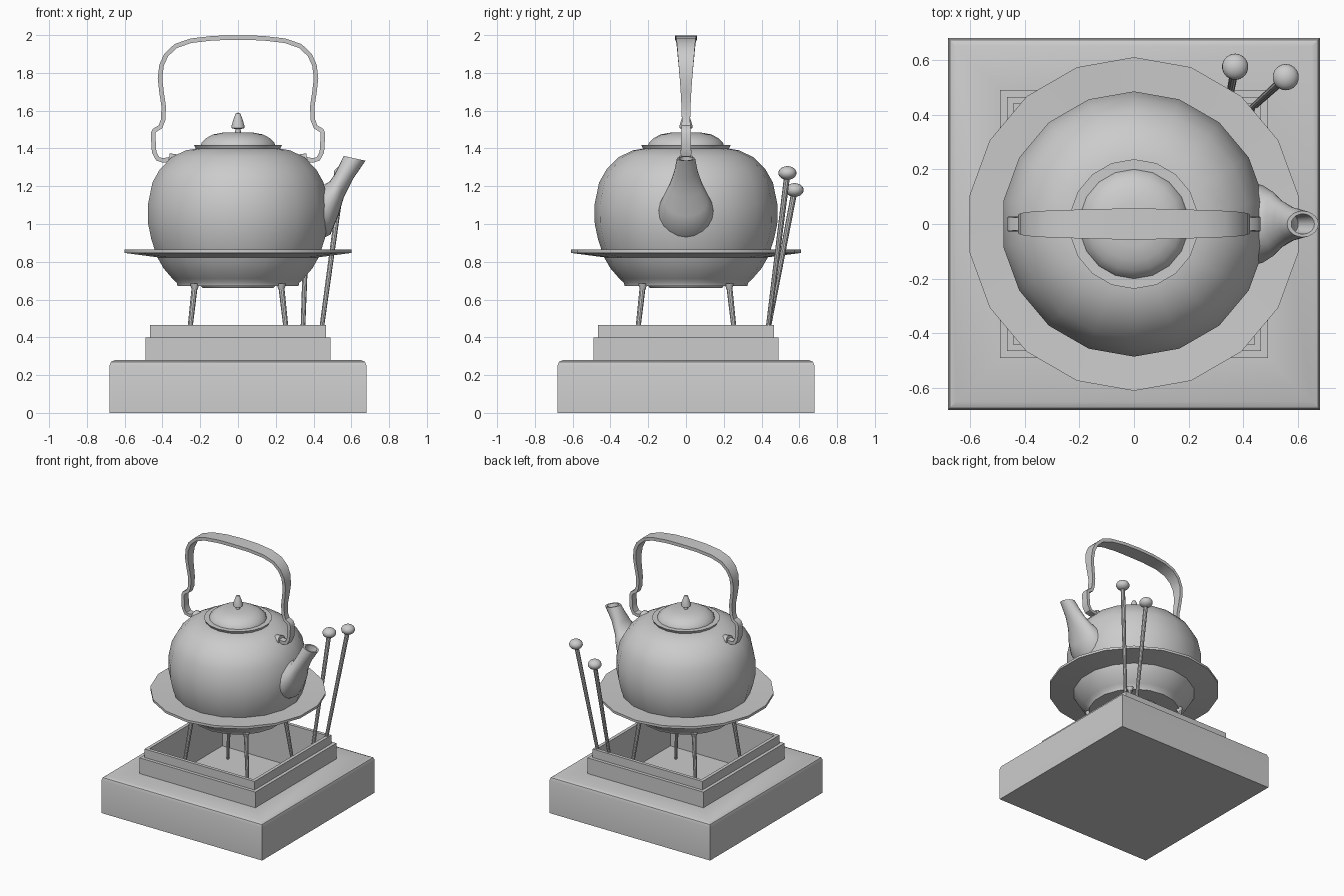
import bpy, bmesh, math
from mathutils import Vector

cube = bpy.data.objects.get("Cube")
if cube:
    bpy.data.objects.remove(cube, do_unlink=True)

clay = bpy.data.materials.new("plain_grey")
clay.use_nodes = True
GREY = (0.6, 0.6, 0.6, 1)
clay.diffuse_color = GREY
clay.node_tree.nodes["Principled BSDF"].inputs["Base Color"].default_value = GREY


def finish(name, bm, angle=35):
    """Turn a bmesh into a named, smooth-shaded object."""
    bmesh.ops.remove_doubles(bm, verts=bm.verts, dist=1e-5)
    bmesh.ops.recalc_face_normals(bm, faces=bm.faces)
    mesh = bpy.data.meshes.new(name)
    bm.to_mesh(mesh)
    bm.free()
    mesh.materials.append(clay)
    obj = bpy.data.objects.new(name, mesh)
    bpy.context.collection.objects.link(obj)
    bpy.ops.object.select_all(action="DESELECT")
    obj.select_set(True)
    bpy.context.view_layer.objects.active = obj
    bpy.ops.object.shade_smooth_by_angle(angle=math.radians(angle))
    return obj


def loft(name, rings, angle=35, caps=True, loop=False):
    """Skin a list of equal-length point rings."""
    bm = bmesh.new()
    rows = [[bm.verts.new(p) for p in ring] for ring in rings]
    n = len(rows[0])
    pairs = list(zip(rows, rows[1:])) + ([(rows[-1], rows[0])] if loop else [])
    for a, b in pairs:
        for i in range(n):
            j = (i + 1) % n
            bm.faces.new((a[i], a[j], b[j], b[i]))
    if caps and not loop:
        bm.faces.new(rows[0])
        bm.faces.new(rows[-1])
    return finish(name, bm, angle)


def lathe(name, profile, sides=18, start=math.pi / 2, scale=1, angle=35, loop=False):
    """Spin (radius, height) points around the z axis."""
    turns = [start + math.tau * i / sides for i in range(sides)]
    rings = [[(max(r, 1e-4) * scale * math.cos(t), max(r, 1e-4) * scale * math.sin(t), z)
              for t in turns] for r, z in profile]
    return loft(name, rings, angle, loop=loop)


def rod(name, low, high, r_low, r_high, sides=10):
    """Tapered round rod between two points."""
    low, high = Vector(low), Vector(high)
    q = (high - low).to_track_quat("Z", "Y")
    rings = [[p + q @ Vector((r * math.cos(math.tau * i / sides),
                              r * math.sin(math.tau * i / sides), 0))
              for i in range(sides)] for p, r in ((low, r_low), (high, r_high))]
    return loft(name, rings)


# Hollow square hearth with two stepped tiers
lathe("hearth", [(0, 0), (.68, 0), (.68, .25), (.673, .27), (.65, .28), (.49, .28),
                 (.49, .4), (.465, .4), (.465, .465), (.44, .465), (.44, .15), (0, .15)],
      sides=4, start=math.pi / 4, scale=math.sqrt(2), angle=30)

# Kettle body
lathe("kettle_body", [(0, .66), (.19, .66), (.2, .672), (.325, .672), (.33, .69), (.352, .71),
                      (.4, .765), (.437, .83), (.466, .92), (.483, 1.0), (.485, 1.1),
                      (.46, 1.22), (.42, 1.29), (.355, 1.355), (.28, 1.39), (.22, 1.4), (0, 1.4)])

# Wide flange around the body
lathe("flange", [(.42, .822), (.61, .847), (.61, .865), (.42, .857)], loop=True)

# Lid with pointed knob
lathe("lid", [(0, 1.395), (.225, 1.395), (.237, 1.418), (.2, 1.418), (.195, 1.432),
              (.17, 1.455), (.135, 1.474), (.08, 1.484), (0, 1.486)])
lathe("lid_knob", [(0, 1.48), (.016, 1.48), (.014, 1.502), (.035, 1.508), (.033, 1.525),
                   (.022, 1.56), (.012, 1.585), (0, 1.59)], sides=12)

# Spout: upper edge, lower edge and half width of each ring
spout = [((.40, 1.21), (.40, .90), .155), ((.45, 1.205), (.49, .945), .142),
         ((.485, 1.225), (.53, 1.04), .118), ((.51, 1.26), (.56, 1.14), .088),
         ((.535, 1.31), (.61, 1.24), .063), ((.56, 1.36), (.675, 1.335), .048),
         ((.575, 1.357), (.66, 1.337), .037), ((.565, 1.30), (.60, 1.25), .03)]
rings = []
for upper, lower, half in spout:
    u, w = Vector((upper[0], 0, upper[1])), Vector((lower[0], 0, lower[1]))
    rings.append([(u + w) / 2 + (u - w) / 2 * math.cos(math.tau * i / 20)
                  + Vector((0, half * math.sin(math.tau * i / 20), 0)) for i in range(20)])
loft("spout", rings, angle=50)

# Flat bail handle: x, z and half width along one side, mirrored to the other
side = [(.355, 1.345, .022), (.395, 1.336, .024), (.425, 1.345, .027), (.444, 1.38, .028),
        (.45, 1.48, .026), (.443, 1.495, .025), (.41, 1.515, .023), (.397, 1.55, .022),
        (.393, 1.62, .024), (.405, 1.7, .028), (.413, 1.77, .033), (.405, 1.84, .039),
        (.38, 1.895, .044), (.33, 1.942, .048), (.25, 1.97, .051), (.13, 1.984, .055)]
path = side + [(0, 1.987, .057)] + [(-x, z, w) for x, z, w in reversed(side)]
rings = []
for i, (x, z, w) in enumerate(path):
    a, b = path[max(i - 1, 0)], path[min(i + 1, len(path) - 1)]
    n = Vector((a[1] - b[1], 0, b[0] - a[0])).normalized() * .012
    p = Vector((x, 0, z))
    rings.append([p + n * s + Vector((0, w * t, 0))
                  for s, t in ((1, 1), (1, -1), (-1, -1), (-1, 1))])
loft("handle", rings)

# Lugs that hold the handle
for label, s in (("left", 1), ("right", -1)):
    rod(label + "_handle_lug", (s * .29, 0, 1.315), (s * .37, 0, 1.332), .05, .044, 14)

# Four splayed trivet legs
for y_label, sy in (("front", -1), ("back", 1)):
    for x_label, sx in (("left", 1), ("right", -1)):
        name = f"{y_label}_{x_label}_leg"
        rod(name, (sx * .287, sy * .287, .15), (sx * .229, sy * .229, .672), .01, .016)
        rod(name + "_cap", (sx * .229, sy * .229, .655), (sx * .229, sy * .229, .685), .016, .026)

# Two fire sticks with flattened round ends
for label, foot, tip in (("inner", (.333, .38, .15), (.37, .575, 1.18)),
                         ("outer", (.402, .397, .15), (.555, .537, 1.27))):
    rod(label + "_stick", foot, tip, .011, .016)
    bm = bmesh.new()
    bmesh.ops.create_uvsphere(bm, u_segments=18, v_segments=12, radius=.048)
    bmesh.ops.scale(bm, verts=bm.verts, vec=(1, 1, .76))
    bmesh.ops.translate(bm, verts=bm.verts, vec=tip)
    finish(label + "_stick_end", bm)
